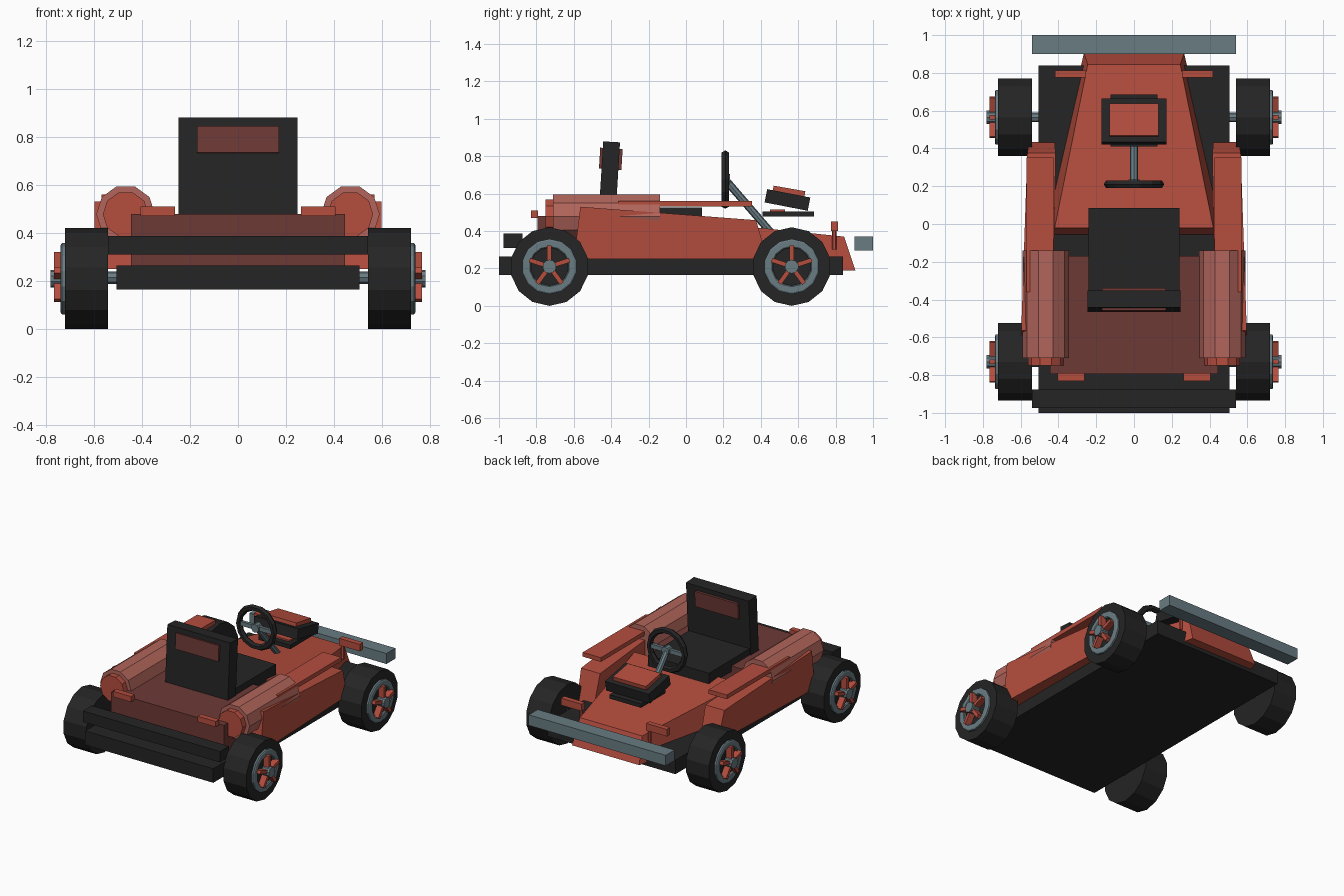
import bpy, bmesh, math
from mathutils import Vector, Matrix

if "Cube" in bpy.data.objects:
    bpy.data.objects.remove(bpy.data.objects["Cube"])


def material(name, rgb):
    m = bpy.data.materials.new(name)
    m.diffuse_color = (*rgb, 1)
    m.use_nodes = True
    m.node_tree.nodes["Principled BSDF"].inputs["Base Color"].default_value = m.diffuse_color
    return m


BLACK = material("black", (0.018, 0.018, 0.018))
RED = material("red", (0.46, 0.075, 0.048))
MAROON = material("maroon", (0.155, 0.041, 0.036))
PINK = material("light red", (0.44, 0.13, 0.105))
GREY = material("blue grey", (0.14, 0.2, 0.225))


def finish(name, bm, mat):
    bmesh.ops.recalc_face_normals(bm, faces=bm.faces)
    me = bpy.data.meshes.new(name)
    bm.to_mesh(me)
    bm.free()
    me.materials.append(mat)
    ob = bpy.data.objects.new(name, me)
    bpy.context.collection.objects.link(ob)
    return ob


def hexa(name, mat, bottom, top):
    """Six-sided solid from four bottom and four top corners."""
    bm = bmesh.new()
    b = [bm.verts.new(p) for p in bottom]
    t = [bm.verts.new(p) for p in top]
    bm.faces.new(b)
    bm.faces.new(t)
    for i in range(4):
        j = (i + 1) % 4
        bm.faces.new((b[i], b[j], t[j], t[i]))
    return finish(name, bm, mat)


def box(name, mat, x, y, z, tilt=0):
    """Box from ranges, tilted about its own centre along x."""
    bm = bmesh.new()
    c = Vector(((x[0] + x[1]) / 2, (y[0] + y[1]) / 2, (z[0] + z[1]) / 2))
    size = Matrix.Diagonal((x[1] - x[0], y[1] - y[0], z[1] - z[0], 1))
    rot = Matrix.Rotation(math.radians(tilt), 4, 'X')
    bmesh.ops.create_cube(bm, size=1, matrix=Matrix.Translation(c) @ rot @ size)
    return finish(name, bm, mat)


def rod(name, mat, a, b, r, n, turn=0):
    """Solid n-sided rod from a to b."""
    a, b = Vector(a), Vector(b)
    d = b - a
    bm = bmesh.new()
    m = (Matrix.Translation((a + b) / 2) @ d.to_track_quat('Z', 'Y').to_matrix().to_4x4()
         @ Matrix.Rotation(turn, 4, 'Z'))
    bmesh.ops.create_cone(bm, cap_ends=True, segments=n, radius1=r, radius2=r,
                          depth=d.length, matrix=m)
    return finish(name, bm, mat)


def ring(name, mat, profile, n, matrix):
    """Closed (radius, height) profile spun round the local z axis."""
    bm = bmesh.new()
    loops = []
    for i in range(n):
        a = 2 * math.pi * i / n
        loops.append([bm.verts.new(matrix @ Vector((r * math.cos(a), r * math.sin(a), h)))
                      for r, h in profile])
    k = len(profile)
    for i in range(n):
        p, q = loops[i], loops[(i + 1) % n]
        for j in range(k):
            bm.faces.new((p[j], p[(j + 1) % k], q[(j + 1) % k], q[j]))
    return finish(name, bm, mat)


def span(s, a, b):
    return tuple(sorted((s * a, s * b)))


# Floor and bumpers
box("floor", BLACK, (-.505, .505), (-1, .84), (.165, .265))
box("tail_bumper", BLACK, (-.54, .54), (-.975, -.875), (.31, .388))
box("nose_bumper", GREY, (-.54, .54), (.9, 1.0), (.295, .37))

# Tapered nose and rear deck
hexa("nose", RED,
     [(-.265, .905, .19), (.265, .905, .19), (.49, -.07, .19), (-.49, -.07, .19)],
     [(-.245, .845, .37), (.245, .845, .37), (.42, -.02, .46), (-.42, -.02, .46)])
box("rear_deck", MAROON, (-.445, .445), (-.795, -.17), (.25, .48))

# Seat
box("seat_cushion", BLACK, (-.24, .24), (-.40, .085), (.44, .525))
box("seat_back", BLACK, (-.247, .247), (-.455, -.365), (.475, .877), -3.5)
box("seat_back_panel", MAROON, (-.17, .17), (-.462, -.342), (.73, .842), -3.5)

# Steering wheel and column
wheel_m = Matrix.Translation((0, .21, .675)) @ Matrix.Rotation(math.pi / 2, 4, 'X')
ring("steering_rim", BLACK,
     [(.138 + .022 * math.cos(math.radians(60 * i)), .022 * math.sin(math.radians(60 * i)))
      for i in range(6)], 14, wheel_m)
box("steering_spoke", GREY, (-.13, .13), (.2, .222), (.66, .69))
rod("steering_hub", GREY, (0, .19, .675), (0, .235, .675), .03, 10)
rod("steering_column", GREY, (0, .21, .675), (0, .46, .385), .021, 8)

# Console above the nose
box("console_base", BLACK, (-.125, .125), (.41, .685), (.477, .505))
box("console_base_pad", RED, (-.09, .09), (.45, .53), (.5, .516))
box("console_box", BLACK, (-.173, .173), (.425, .66), (.53, .602), -11)
box("console_plate", RED, (-.13, .13), (.463, .635), (.58, .628), -10)

for s, side in ((-1, "left"), (1, "right")):
    # Side pod, its rail and the tube on top
    hexa(side + "_side_pod", RED,
         [(s * .42, .435, .25), (s * .555, .435, .25), (s * .597, -.6, .25), (s * .43, -.6, .25)],
         [(s * .415, .375, .458), (s * .565, .375, .458), (s * .597, -.565, .53), (s * .43, -.565, .53)])
    box(side + "_pod_rail", RED, span(s, .425, .568), (-.36, .352), (.53, .56))
    turn = math.radians(18)
    for part, mat, y0, y1, r in (("tube", PINK, -.71, -.14, .122), ("tube_cap", RED, -.75, -.6, .095)):
        bm = bmesh.new()
        for y in (y0, y1):
            bm.faces.new([bm.verts.new((s * .467 + r * math.cos(math.radians(36 * i)), y,
                                        .478 + r * math.sin(math.radians(36 * i))))
                          for i in range(10)])
        bmesh.ops.bridge_loops(bm, edges=bm.edges[:])
        finish(side + "_" + part, bm, mat)

    # Lamps
    box(side + "_tail_lamp", RED, span(s, .262, .405), (-.83, -.79), (.47, .51))
    box(side + "_nose_lamp", RED, span(s, .255, .418), (.775, .812), (.4, .45))
    rod(side + "_nose_lamp_stem", RED, (s * .27, .793, .3), (s * .27, .793, .42), .012, 6)

    # Wheels
    for y, end in ((-.73, "rear"), (.565, "nose")):
        tag = side + "_" + end + "_"
        z = .21
        rod(tag + "axle", GREY, (s * .4, y, .215), (s * .56, y, .215), .026, 8)
        rod(tag + "tyre", BLACK, (s * .54, y, z), (s * .72, y, z), .21, 14)
        hub = Matrix.Translation((s * .72, y, z)) @ Matrix.Rotation(s * math.pi / 2, 4, 'Y')
        ring(tag + "rim", GREY, [(.102, -.01), (.148, -.01), (.148, .012), (.14, .017), (.108, .017), (.102, .012)],
             14, hub)
        rod(tag + "hub", GREY, (s * .7, y, z), (s * .78, y, z), .037, 10)
        bm = bmesh.new()
        for i in range(5):
            m = (Matrix.Translation((s * .742, y, z)) @ Matrix.Rotation(math.radians(72 * i), 4, 'X')
                 @ Matrix.Translation((0, 0, .064)) @ Matrix.Diagonal((.044, .024, .096, 1)))
            bmesh.ops.create_cube(bm, size=1, matrix=m)
        finish(tag + "spokes", bm, RED)
